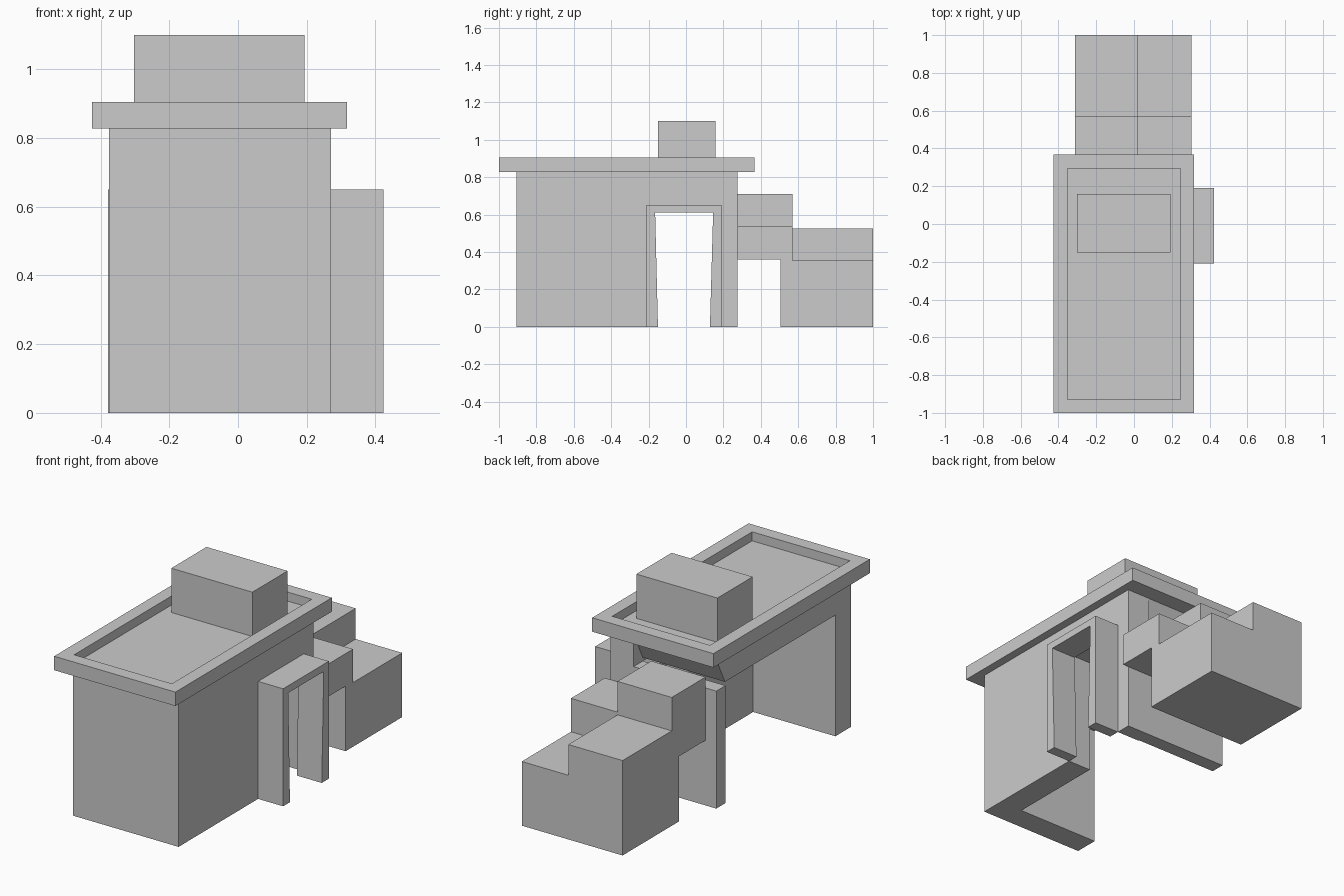
import bpy, bmesh
from mathutils import Vector

if "Cube" in bpy.data.objects:
    bpy.data.objects.remove(bpy.data.objects["Cube"])


def prism(name, pts, axis, lo, hi):
    """Extrude a 2D outline along x ('x': pts are y,z) or z ('z': pts are x,y)."""
    bm = bmesh.new()
    place = (lambda p: (lo, p[0], p[1])) if axis == 'x' else (lambda p: (p[0], p[1], lo))
    face = bm.faces.new([bm.verts.new(place(p)) for p in pts])
    step = Vector((hi - lo, 0, 0)) if axis == 'x' else Vector((0, 0, hi - lo))
    new = bmesh.ops.extrude_face_region(bm, geom=[face])["geom"]
    bmesh.ops.translate(bm, vec=step, verts=[v for v in new if isinstance(v, bmesh.types.BMVert)])
    bmesh.ops.recalc_face_normals(bm, faces=bm.faces)
    mesh = bpy.data.meshes.new(name)
    bm.to_mesh(mesh)
    bm.free()
    ob = bpy.data.objects.new(name, mesh)
    bpy.context.collection.objects.link(ob)
    return ob


def box(name, x, y, z):
    return prism(name, [(x[0], y[0]), (x[1], y[0]), (x[1], y[1]), (x[0], y[1])], 'z', *z)


# Front wall and thick ceiling, with the ceiling sloping up at the back
prism("front_wall_and_ceiling",
      [(-.905, 0), (-.77, 0), (-.77, .67), (.195, .67), (.275, .83), (-.905, .83)],
      'x', -.375, .128)

# Right wall with a doorway gap
prism("right_wall",
      [(-.905, 0), (-.21, 0), (-.21, .65), (.19, .65), (.19, 0), (.275, 0),
       (.275, .83), (-.905, .83)], 'x', .128, .27)

# Low back wall
box("back_wall", (-.378, .128), (.195, .275), (0, .65))

# Projecting door frame, opening narrower at the foot
prism("door_frame",
      [(-.21, 0), (-.15, 0), (-.165, .61), (.145, .61), (.128, 0), (.19, 0),
       (.19, .65), (-.21, .65)], 'x', .27, .423)

# Flat roof with a raised rim
roof = box("roof", (-.425, .317), (-1, .367), (.828, .905))
bm = bmesh.new()
bm.from_mesh(roof.data)
top = max(bm.faces, key=lambda f: f.calc_center_median().z)
bmesh.ops.inset_region(bm, faces=[top], thickness=.072)
bmesh.ops.translate(bm, vec=(0, 0, -.05), verts=top.verts)
bm_new = bmesh.ops.extrude_face_region(bm, geom=[top])["geom"]
bmesh.ops.delete(bm, geom=[top], context='FACES') if top.is_valid else None
bm.free()

# Rebuild the roof as a deck plus rim strips so the recess has vertical sides
bpy.data.objects.remove(roof)
bm = bmesh.new()


def ring(x0, x1, y0, y1, z):
    return [bm.verts.new(p) for p in ((x0, y0, z), (x1, y0, z), (x1, y1, z), (x0, y1, z))]


rings = [ring(-.425, .317, -1, .367, .828), ring(-.425, .317, -1, .367, .905),
         ring(-.353, .245, -.928, .295, .905), ring(-.353, .245, -.928, .295, .855)]
bm.faces.new(rings[0])
bm.faces.new(rings[-1])
for a, b in zip(rings, rings[1:]):
    for i in range(4):
        j = (i + 1) % 4
        bm.faces.new((a[i], a[j], b[j], b[i]))
bmesh.ops.recalc_face_normals(bm, faces=bm.faces)
mesh = bpy.data.meshes.new("roof")
bm.to_mesh(mesh)
bm.free()
bpy.context.collection.objects.link(bpy.data.objects.new("roof", mesh))

# Block on the roof
box("roof_block", (-.303, .193), (-.15, .158), (.855, 1.1))

# Stepped blocks at the back: left half is higher than right half
for side, x, rise in (("left", (-.312, .02), .17), ("right", (.02, .305), 0)):
    prism("back_steps_" + side,
          [(.275, .36), (.505, .36), (.505, 0), (1, 0), (1, .355 + rise),
           (.57, .355 + rise), (.57, .54 + rise), (.275, .54 + rise)], 'x', *x)
